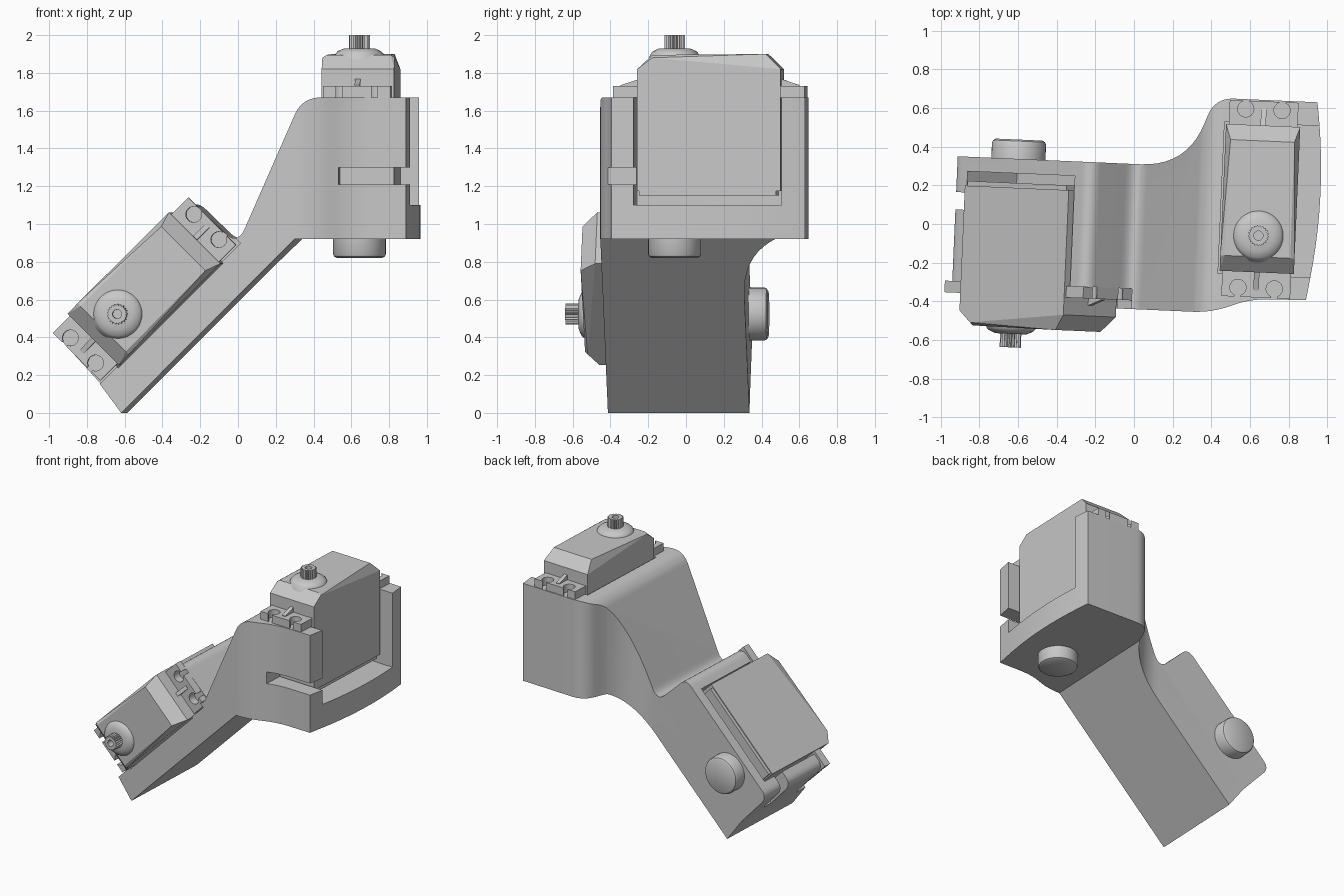
import bpy, bmesh, math
from mathutils import Matrix, Vector

cube = bpy.data.objects.get("Cube")
if cube:
    bpy.data.objects.remove(cube, do_unlink=True)

grey = bpy.data.materials.new("plain grey")
grey.use_nodes = True
colour = (0.58, 0.58, 0.58, 1)
grey.diffuse_color = colour
grey.node_tree.nodes["Principled BSDF"].inputs["Base Color"].default_value = colour

TURN = Matrix.Rotation(math.radians(-2.5), 4, 'Z')


def frame(a, b, c, origin):
    m = Matrix((a, b, c)).transposed().to_4x4()
    m.translation = origin
    return TURN @ m


# Motor frames: length, width (towards the open side), shaft direction
D = math.sqrt(0.5)
UPPER = frame((0, 1, 0), (1, 0, 0), (0, 0, 1), (0.645, -0.032, 1.67))
LOWER = frame((D, 0, D), (-D, 0, D), (0, -1, 0), (-0.612, -0.335, 0.523))
SIDE = frame((1, 0, 0), (0, 0, 1), (0, 1, 0), (0, 0, 0))


def finish(name, bm, m):
    bm.transform(m)
    bmesh.ops.recalc_face_normals(bm, faces=bm.faces)
    mesh = bpy.data.meshes.new(name)
    bm.to_mesh(mesh)
    bm.free()
    mesh.materials.append(grey)
    ob = bpy.data.objects.new(name, mesh)
    bpy.context.collection.objects.link(ob)
    return ob


def prism(name, pts, h0, h1, m):
    bm = bmesh.new()
    low, high = [[bm.verts.new((x, y, h)) for x, y in pts] for h in (h0, h1)]
    bm.faces.new(low[::-1])
    bm.faces.new(high)
    for i in range(len(pts)):
        bm.faces.new((low[i - 1], low[i], high[i], high[i - 1]))
    return finish(name, bm, m)


def box(name, lo, hi, m):
    pts = [(lo[0], lo[1]), (hi[0], lo[1]), (hi[0], hi[1]), (lo[0], hi[1])]
    return prism(name, pts, lo[2], hi[2], m)


def hull(name, pts, m):
    bm = bmesh.new()
    for p in pts:
        bm.verts.new(p)
    bmesh.ops.convex_hull(bm, input=bm.verts)
    bmesh.ops.dissolve_limit(bm, angle_limit=0.02, verts=bm.verts, edges=bm.edges)
    return finish(name, bm, m)


def circle(r, n=40, at=(0, 0)):
    return [(at[0] + r * math.cos(i * math.tau / n),
             at[1] + r * math.sin(i * math.tau / n)) for i in range(n)]


def turned(name, rings, m):
    """Stack of circles given as (radius, height)."""
    return hull(name, [(x, y, h) for r, h in rings for x, y in circle(r)], m)


def rounded(corners, steps=10):
    """Polygon with corners (x, y, trim) blended into curves."""
    out = []
    for i, (x, y, d) in enumerate(corners):
        p = Vector((x, y))
        if not d:
            out.append(p)
            continue
        before = Vector(corners[i - 1][:2])
        after = Vector(corners[(i + 1) % len(corners)][:2])
        s = p + (before - p).normalized() * d
        e = p + (after - p).normalized() * d
        for k in range(steps + 1):
            t = k / steps
            out.append(s * (1 - t) ** 2 + p * 2 * t * (1 - t) + e * t * t)
    return out


def boolean(ob, tool, mode='DIFFERENCE'):
    tool.hide_render = True
    mod = ob.modifiers.new("cut", 'BOOLEAN')
    mod.operation, mod.object, mod.solver = mode, tool, 'EXACT'
    bpy.context.view_layer.objects.active = ob
    bpy.ops.object.modifier_apply(modifier=mod.name)
    bpy.data.objects.remove(tool, do_unlink=True)


def smooth(ob):
    bpy.ops.object.select_all(action='DESELECT')
    ob.select_set(True)
    bpy.context.view_layer.objects.active = ob
    bpy.ops.object.shade_smooth_by_angle(angle=math.radians(30))


# Bracket: side outline intersected with the plan outline
outline = rounded([
    (-0.6, 0, 0), (0.32, 0.92, 0), (1.1, 0.92, 0), (1.1, 1.67, 0),
    (0.36, 1.67, 0.1), (0.015, 0.885, 0.1), (-0.236, 1.128, 0.07),
    (-0.95, 0.414, 0.07), (-0.722, 0.165, 0)])
plan = rounded([
    (-1.2, -0.44, 0), (0.42, -0.44, 0.1), (0.62, -0.36, 0.1), (0.905, -0.355, 0),
    (0.99, 0.2, 0.45), (0.92, 0.67, 0), (0.39, 0.67, 0.1), (0.26, 0.31, 0.24),
    (-1.2, 0.31, 0)])
bracket = prism("bracket", outline, -1, 1, SIDE)
boolean(bracket, prism("plan_cutter", plan, -0.2, 2.2, TURN), 'INTERSECT')

# Motor pockets, cable slots and the lower flange seat
for m in (UPPER, LOWER):
    boolean(bracket, box("pocket_cutter", (-0.205, -0.2, -0.57), (0.58, 0.5, 0.4), m))
    boolean(bracket, box("slot_cutter", (-0.6, -0.095, -0.46), (-0.15, 0.5, -0.37), m))
boolean(bracket, box("seat_cutter", (-0.6, -0.19, 0), (0.72, 0.5, 0.4), LOWER))
smooth(bracket)


def motor(label, m, pin_base):
    # Case with chamfered top
    w = 0.192
    pts = []
    for s in (-1, 1):
        pts += [(-0.19, s * w, -0.495), (0.57, s * w, -0.495),
                (-0.19, s * w, 0.15), (-0.11, s * w, 0.21), (0.57, s * w, 0.15),
                (-0.11, s * 0.17, 0.225), (0.49, s * 0.165, 0.23)]
    hull(label + "_motor_case", pts, m)
    box(label + "_motor_base", (-0.18, -0.185, -0.52), (0.545, 0.185, -0.494), m)

    # Mounting flanges with open screw holes and a stiffening rib
    for end, inner, outer, hole in (("near", -0.18, -0.32, -0.272),
                                    ("far", 0.56, 0.695, 0.652)):
        flange = box(f"{label}_{end}_flange", (min(inner, outer), -0.178, 0),
                     (max(inner, outer), 0.178, 0.06), m)
        for b in (-0.094, 0.094):
            boolean(flange, prism("hole_cutter", circle(0.042, 24, (hole, b)),
                                  -0.1, 0.2, m))
            past = outer + (0.05 if outer > 0 else -0.05)
            boolean(flange, box("gap_cutter", (min(hole, past), b - 0.016, -0.1),
                                (max(hole, past), b + 0.016, 0.2), m))
        smooth(flange)
        tip = outer + (inner - outer) * 0.25
        hull(f"{label}_{end}_rib", [(a, b, c) for b in (-0.014, 0.014) for a, c in
             ((inner, 0.05), (inner, 0.1), (tip, 0.065), (tip, 0.05))], m)

    # Collar, toothed shaft and pivot pin
    smooth(turned(label + "_collar", [(0.14, 0.2), (0.125, 0.234), (0.115, 0.245),
                                      (0.08, 0.26)], m))
    teeth = [(r * math.cos(i * math.tau / 42), r * math.sin(i * math.tau / 42))
             for i in range(42) for r in [0.055 if i % 2 else 0.047]]
    shaft = prism(label + "_toothed_shaft", teeth, 0.24, 0.33, m)
    boolean(shaft, prism("bore_cutter", circle(0.024, 20), 0.27, 0.4, m))
    smooth(turned(label + "_pivot_pin", [(0.14, pin_base + 0.03), (0.14, pin_base - 0.08),
                                         (0.134, pin_base - 0.092),
                                         (0.12, pin_base - 0.1)], m))


motor("upper", UPPER, -0.75)
motor("lower", LOWER, -0.645)
